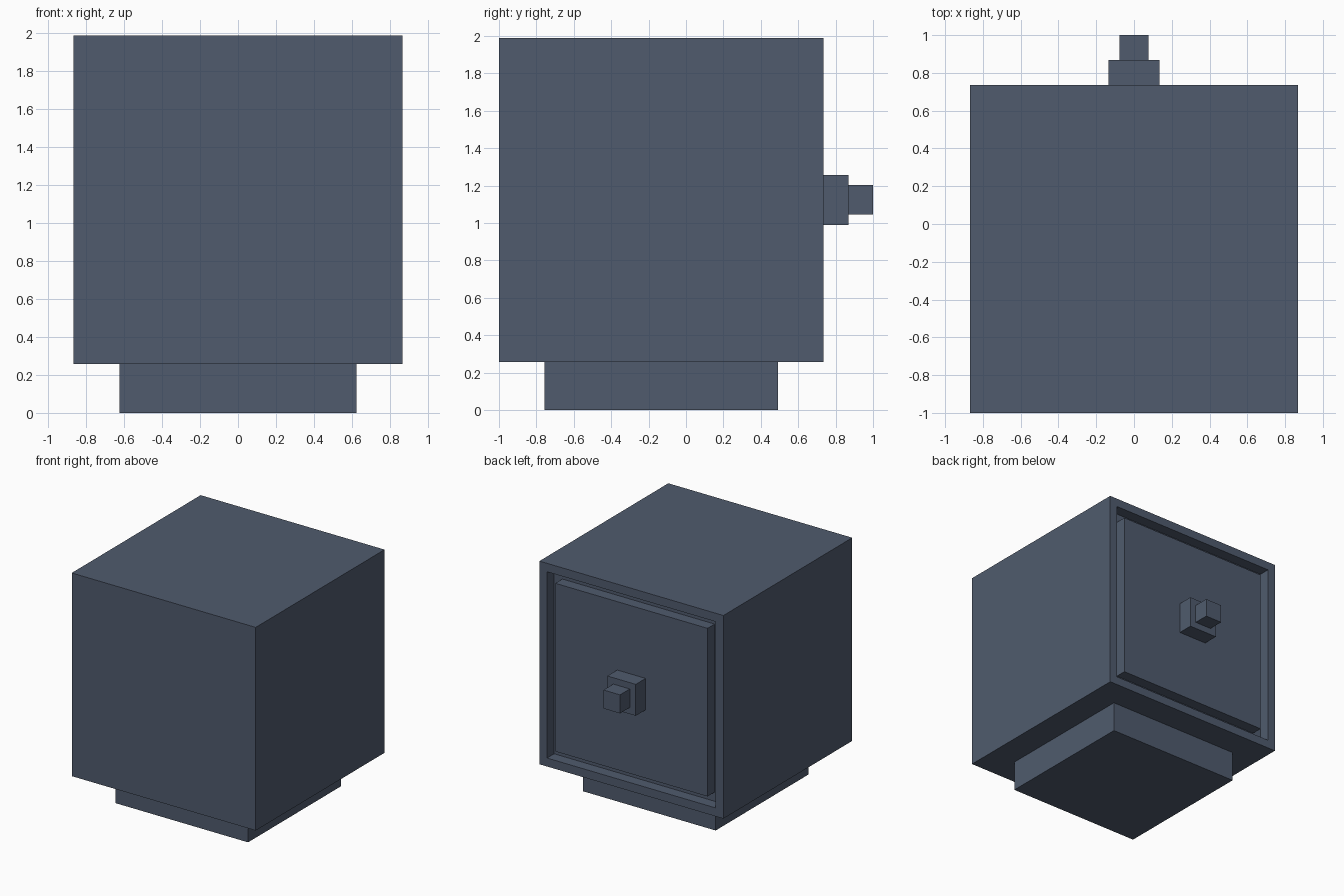
import bpy, bmesh
from mathutils import Vector

if "Cube" in bpy.data.objects:
    bpy.data.objects.remove(bpy.data.objects["Cube"])

slate = bpy.data.materials.new("slate blue grey")
slate.diffuse_color = (0.08, 0.105, 0.155, 1)
slate.use_nodes = True
slate.node_tree.nodes["Principled BSDF"].inputs["Base Color"].default_value = slate.diffuse_color


def box(name, x, y, z, detail=None):
    """Box from (min, max) ranges, with an optional bmesh detailing step."""
    bm = bmesh.new()
    bmesh.ops.create_cube(bm, size=1)
    size = Vector((x[1] - x[0], y[1] - y[0], z[1] - z[0]))
    mid = Vector((x[0] + x[1], y[0] + y[1], z[0] + z[1])) / 2
    bmesh.ops.scale(bm, vec=size, verts=bm.verts)
    bmesh.ops.translate(bm, vec=mid, verts=bm.verts)
    bm.normal_update()
    if detail:
        detail(bm)
    bmesh.ops.recalc_face_normals(bm, faces=bm.faces)
    mesh = bpy.data.meshes.new(name)
    bm.to_mesh(mesh)
    bm.free()
    mesh.materials.append(slate)
    obj = bpy.data.objects.new(name, mesh)
    bpy.context.collection.objects.link(obj)
    return obj


def cut_door_groove(bm):
    """Sink a square channel around a raised door panel on the back face."""
    door = max(bm.faces, key=lambda f: f.normal.y)
    for thickness, depth in ((0.102, 0), (0, -0.095), (0.109, 0), (0, 0.095)):
        bmesh.ops.inset_individual(bm, faces=[door], thickness=thickness, depth=depth)
        bm.normal_update()


# Main housing with the grooved door
box("housing", (-0.867, 0.867), (-1, 0.735), (0.258, 1.989), cut_door_groove)
# Plinth below
box("plinth", (-0.625, 0.625), (-0.757, 0.493), (0, 0.258))
# Stepped knob on the door
box("knob_base", (-0.134, 0.134), (0.735, 0.868), (0.989, 1.257))
box("knob_tip", (-0.078, 0.078), (0.868, 1), (1.045, 1.203))
